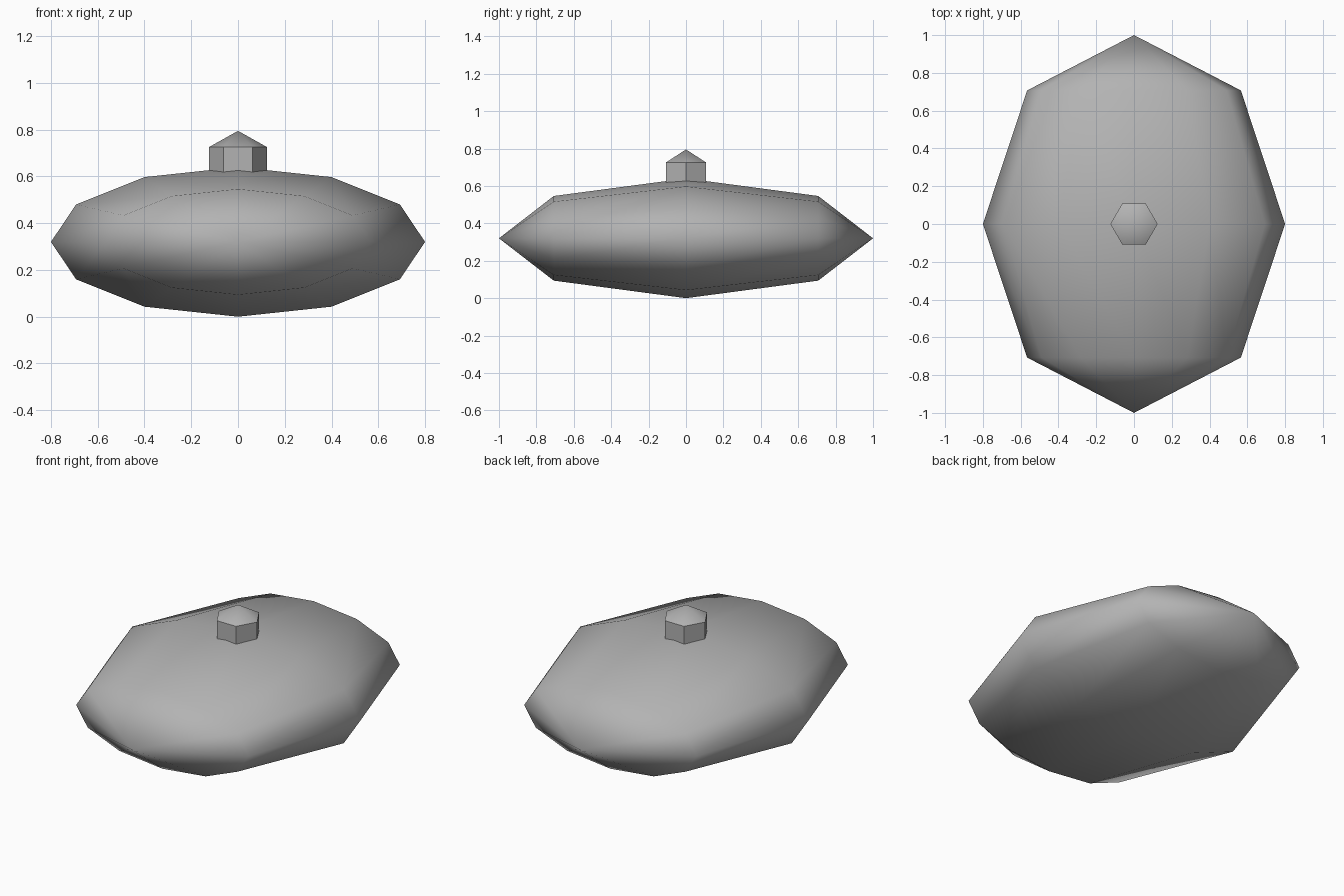
import bpy, bmesh, math
from mathutils import Matrix

if "Cube" in bpy.data.objects:
    bpy.data.objects.remove(bpy.data.objects["Cube"])

grey = bpy.data.materials.new("plain_grey")
grey.diffuse_color = (0.45, 0.45, 0.45, 1)
grey.use_nodes = True
grey.node_tree.nodes["Principled BSDF"].inputs["Base Color"].default_value = grey.diffuse_color


def finish(bm, name, angle):
    """Turn a bmesh into a named object, smooth below the given edge angle."""
    bmesh.ops.recalc_face_normals(bm, faces=bm.faces[:])
    for f in bm.faces:
        f.smooth = True
    for e in bm.edges:
        e.smooth = e.calc_face_angle(0) < math.radians(angle)
    me = bpy.data.meshes.new(name)
    bm.to_mesh(me)
    bm.free()
    me.materials.append(grey)
    ob = bpy.data.objects.new(name, me)
    bpy.context.collection.objects.link(ob)
    return ob


# Flattened oval body: coarse sphere with its poles along y
bm = bmesh.new()
bmesh.ops.create_uvsphere(bm, u_segments=12, v_segments=4, radius=1)
bmesh.ops.transform(bm, verts=bm.verts[:], matrix=Matrix.Translation((0, 0, 0.32))
                    @ Matrix.Diagonal((0.8, 1, 0.32, 1))
                    @ Matrix.Rotation(math.pi / 2, 4, 'X'))
finish(bm, "body", 180)

# Hexagonal knob with a low pointed cap
bm = bmesh.new()
rings = [[bm.verts.new((0.125 * math.cos(i * math.pi / 3),
                        0.125 * math.sin(i * math.pi / 3), z)) for i in range(6)]
         for z in (0.60, 0.725)]
tip = bm.verts.new((0, 0, 0.795))
bm.faces.new(rings[0])
for i in range(6):
    j = (i + 1) % 6
    bm.faces.new((rings[0][i], rings[0][j], rings[1][j], rings[1][i]))
    bm.faces.new((rings[1][i], rings[1][j], tip))
finish(bm, "knob", 40)
